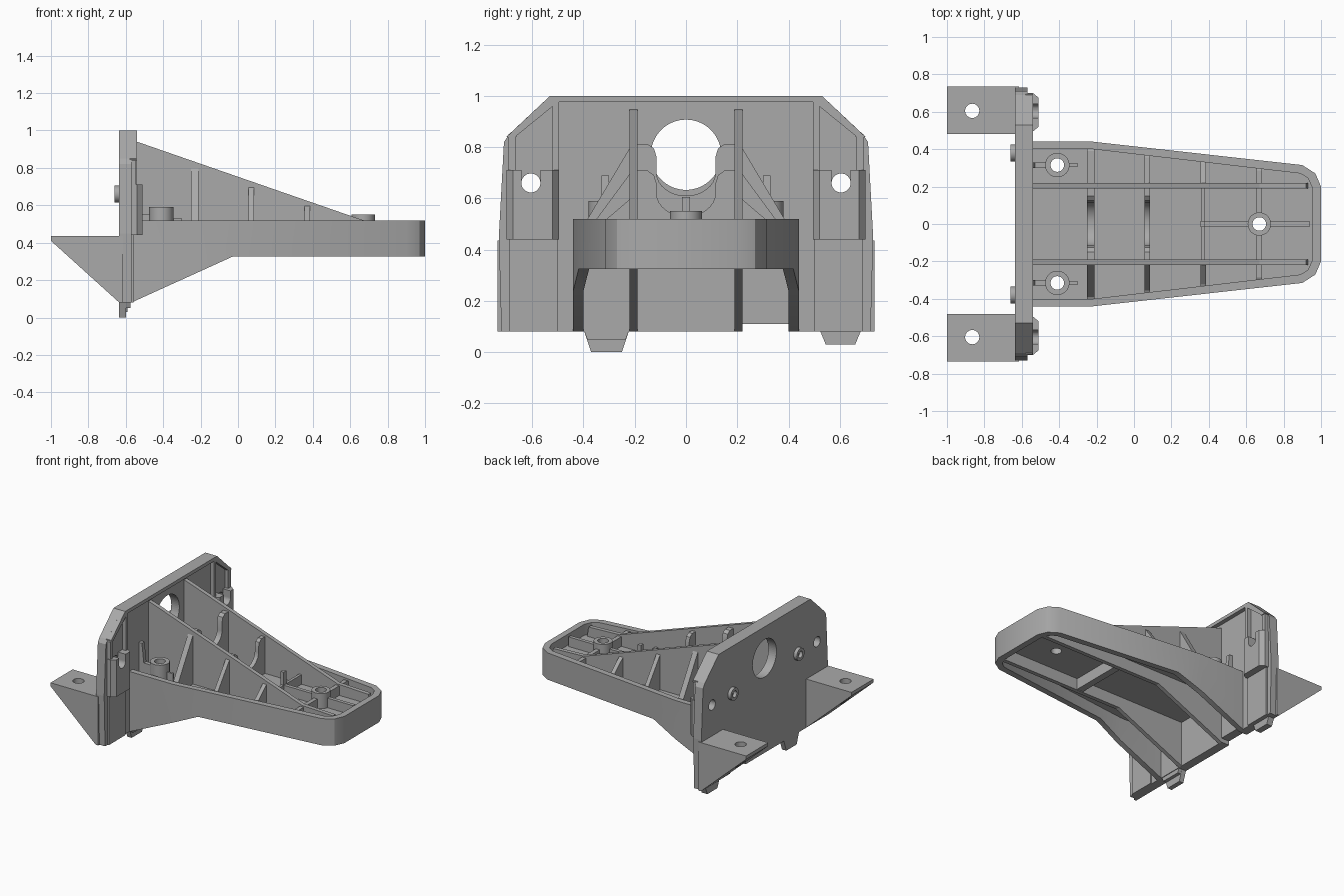
import bpy, bmesh, math
from mathutils import Vector

if "Cube" in bpy.data.objects:
    bpy.data.objects.remove(bpy.data.objects["Cube"])

grey = bpy.data.materials.new("moulded grey")
grey.use_nodes = True
grey.diffuse_color = (0.4, 0.4, 0.4, 1)
grey.node_tree.nodes["Principled BSDF"].inputs["Base Color"].default_value = (0.4, 0.4, 0.4, 1)


def prism(name, pts, axis, a, b):
    """Extrude a 2D outline along an axis from a to b."""
    def place(p, t):
        return {"x": (t, p[0], p[1]), "y": (p[0], t, p[1]), "z": (p[0], p[1], t)}[axis]
    bm = bmesh.new()
    face = bm.faces.new([bm.verts.new(place(p, a)) for p in pts])
    new = bmesh.ops.extrude_face_region(bm, geom=[face])["geom"]
    offset = Vector(place((0, 0), b - a))
    bmesh.ops.translate(bm, vec=offset, verts=[v for v in new if isinstance(v, bmesh.types.BMVert)])
    bmesh.ops.recalc_face_normals(bm, faces=bm.faces)
    mesh = bpy.data.meshes.new(name)
    bm.to_mesh(mesh)
    bm.free()
    mesh.materials.append(grey)
    ob = bpy.data.objects.new(name, mesh)
    bpy.context.collection.objects.link(ob)
    return ob


def box(name, x0, x1, y0, y1, z0, z1):
    return prism(name, [(x0, y0), (x1, y0), (x1, y1), (x0, y1)], "z", z0, z1)


def disc(name, u, v, r, axis, a, b, n=40):
    ring = [(u + r * math.cos(2 * math.pi * i / n), v + r * math.sin(2 * math.pi * i / n)) for i in range(n)]
    return prism(name, ring, axis, a, b)


def cut(ob, *cutters):
    for c in cutters:
        c.hide_render = True
        mod = ob.modifiers.new("cut", "BOOLEAN")
        mod.operation, mod.solver, mod.object = "DIFFERENCE", "EXACT", c
        bpy.context.view_layer.objects.active = ob
        bpy.ops.object.modifier_apply(modifier=mod.name)
        bpy.data.objects.remove(c)
    return ob


def smooth(ob):
    bpy.ops.object.select_all(action="DESELECT")
    ob.select_set(True)
    bpy.context.view_layer.objects.active = ob
    bpy.ops.object.shade_smooth_by_angle(angle=math.radians(30))


def both(half):
    """Close a half outline by mirroring its first coordinate."""
    return half + [(-u, v) for u, v in reversed(half)]


BACK, FACE, FLOOR, RIM = -0.635, -0.57, 0.44, 0.52

# Mounting plate with the large opening and the screw holes
plate = prism("mounting_plate", both([(0.72, 0.08), (0.73, 0.45), (0.71, 0.82), (0.69, 0.85), (0.53, 1.0)]),
              "x", BACK, FACE)
cut(plate, disc("cutter", 0, 0.77, 0.137, "x", -0.8, -0.4, 64),
    box("cutter", -0.8, -0.4, 0.22, 0.40, 0.0, 0.11),
    *[disc("cutter", s * 0.605, 0.66, 0.037, "x", -0.8, -0.4) for s in (-1, 1)])

# Raised lip along the top and the chamfered corners
lip = prism("plate_lip", both([(0.7, 0.84), (0.53, 1.0)]), "x", FACE - 0.01, -0.54)
cut(lip, prism("cutter", both([(0.69, 0.7), (0.66, 0.845), (0.5, 0.975)]), "x", -0.8, -0.4))

# Feet under the plate
prism("right_foot", [(-0.40, 0.09), (-0.37, 0.0), (-0.25, 0.0), (-0.22, 0.09)], "x", BACK, -0.6)
prism("right_foot_step", [(-0.40, 0.09), (-0.385, 0.05), (-0.235, 0.05), (-0.22, 0.09)], "x", -0.61, -0.575)
prism("left_foot", [(0.52, 0.09), (0.545, 0.03), (0.66, 0.03), (0.685, 0.09)], "x", BACK, -0.59)

# Tray wall, with its underside rising towards the tip
outer = [(-0.58, 0.44), (-0.22, 0.44), (0.90, 0.315), (0.97, 0.27), (1.0, 0.2)]
inner = [(-0.7, 0.40), (-0.22, 0.40), (0.89, 0.27), (0.93, 0.245), (0.955, 0.19)]


def loop(half):
    return half + [(x, -y) for x, y in reversed(half)]


tray = prism("tray_wall", loop(outer), "z", 0.05, RIM)
cut(tray, prism("cutter", loop(inner), "z", -0.2, 0.8),
    prism("cutter", [(-0.7, 0.08), (-0.57, 0.08), (-0.03, 0.325), (1.2, 0.325), (1.2, -0.1), (-0.7, -0.1)],
          "y", -0.8, 0.8))
smooth(tray)

# Tray floor with its three screw holes
floor = prism("tray_floor", loop([(x if x > -0.5 else -0.58, y + 0.01) for x, y in inner]), "z", FLOOR - 0.03, FLOOR)
posts = [(-0.41, -0.315, 0.065, 0.59), (-0.41, 0.315, 0.065, 0.59), (0.67, 0, 0.062, 0.55)]
cut(floor, *[disc("cutter", x, y, 0.036, "z", 0, 1) for x, y, r, z in posts])

# Screw posts
for x, y, r, z in posts:
    post = disc("screw_post", x, y, r, "z", FLOOR - 0.01, z)
    cut(post, disc("cutter", x, y, 0.036, "z", 0, 1))
    smooth(post)

# Thin webs holding the tip post
for x0, x1 in ((0.38, 0.615), (0.725, 0.94)):
    box("tip_post_web", x0, x1, -0.013, 0.013, FLOOR, 0.51)
for s in (-1, 1):
    y0, y1 = sorted((s * 0.055, s * 0.2))
    box("tip_cross_web", 0.655, 0.685, y0, y1, FLOOR, 0.51)
box("small_pin", 0.355, 0.38, -0.015, 0.015, FLOOR, 0.605)

# Cross bar below the floor
prism("lower_cross_bar", [(0.24, 0.42), (0.28, 0.33), (0.33, 0.33), (0.33, 0.42)], "y", -0.2, 0.2)


def rib_top(x):
    return 0.94 - (x + 0.54) * 0.347


# Curved cross webs between the long ribs
for x, t, low in ((-0.23, 0.02, 0.61), (0.07, 0.015, 0.53)):
    top = rib_top(x) - 0.02
    arc = [(0.115 * math.cos(a), low + 0.09 - 0.09 * math.sin(a))
           for a in [math.pi / 2 * (1 - i / 8) for i in range(9)]]
    shoulder = [(0.115, top - 0.05), (0.125, top - 0.018), (0.15, top), (0.2, top)]
    half = arc[1:] + shoulder + [(0.2, FLOOR)]
    web = prism("curved_web", half + [(-u, v) for u, v in reversed(half)], "x", x - t, x + t)
    smooth(web)
box("tip_web", 0.36, 0.38, -0.2, 0.2, FLOOR, 0.51)

for s in (-1, 1):
    def span(a, b):
        return sorted((s * a, s * b))

    side = "left" if s > 0 else "right"
    # Long tapered rib, above and below the floor
    prism(side + "_long_rib", [(FACE - 0.01, 0.95), (-0.54, 0.94), (0.67, RIM), (0.92, RIM - 0.01), (0.95, 0.325),
                               (-0.03, 0.325), (FACE, 0.08), (FACE - 0.01, 0.08)], "y", *span(0.19, 0.22))

    # Triangular gussets from the long rib to the tray wall
    for x, t in ((-0.23, 0.02), (0.07, 0.015), (0.37, 0.015), (0.67, 0.015)):
        wall = 0.41 - max(0, x + 0.22) * 0.117
        prism(side + "_gusset", [(s * 0.21, FLOOR), (s * 0.21, max(rib_top(x) - 0.02, 0.51)),
                                 (s * (wall - 0.02), 0.51), (s * wall, 0.5), (s * wall, FLOOR)], "x", x - t, x + t)

    # Stepped web between the plate and the rear screw post
    prism(side + "_post_web", [(FACE - 0.01, FLOOR), (FACE - 0.01, 0.69), (-0.545, 0.69), (-0.53, 0.55),
                               (-0.47, 0.55), (-0.47, FLOOR)], "y", *span(0.30, 0.33))
    box(side + "_post_fin", -0.35, -0.3, *span(0.307, 0.323), FLOOR, 0.53)

    # Blind ring on the back of the plate
    ring = disc(side + "_back_ring", s * 0.38, 0.66, 0.045, "x", -0.66, BACK + 0.01)
    cut(ring, disc("cutter", s * 0.38, 0.66, 0.024, "x", -0.8, BACK + 0.005))
    smooth(ring)

    # Wedge bracket with a vertical hole
    bracket = prism(side + "_wedge_bracket", [(-1.0, 0.435), (-1.0, 0.41), (BACK, 0.08), (BACK + 0.02, 0.08),
                                              (BACK + 0.02, 0.435)], "y", *span(0.48, 0.735))
    cut(bracket, disc("cutter", -0.865, s * 0.605, 0.038, "z", 0, 1))

    # Guide block around the outer screw hole, open at the top
    block = prism(side + "_guide_block", [(FACE - 0.01, s * 0.495), (-0.54, s * 0.495), (-0.51, s * 0.52),
                                          (-0.51, s * 0.675), (-0.54, s * 0.70), (FACE - 0.01, s * 0.70)],
                  "z", 0.44, 0.71)
    cut(block, disc("cutter", s * 0.605, 0.66, 0.037, "x", -0.8, -0.4),
        box("cutter", -0.8, -0.4, *span(0.568, 0.642), 0.66, 0.9))

    # Raised lower apron and upright strips beside the guide block
    box(side + "_apron", FACE - 0.01, -0.56, *span(0.5, 0.69), 0.08, 0.44)
    box(side + "_upright", FACE - 0.01, -0.54, *span(0.495, 0.52), 0.70, 0.98)
    box(side + "_outer_upright", FACE - 0.01, -0.545, *span(0.665, 0.695), 0.70, 0.85)
